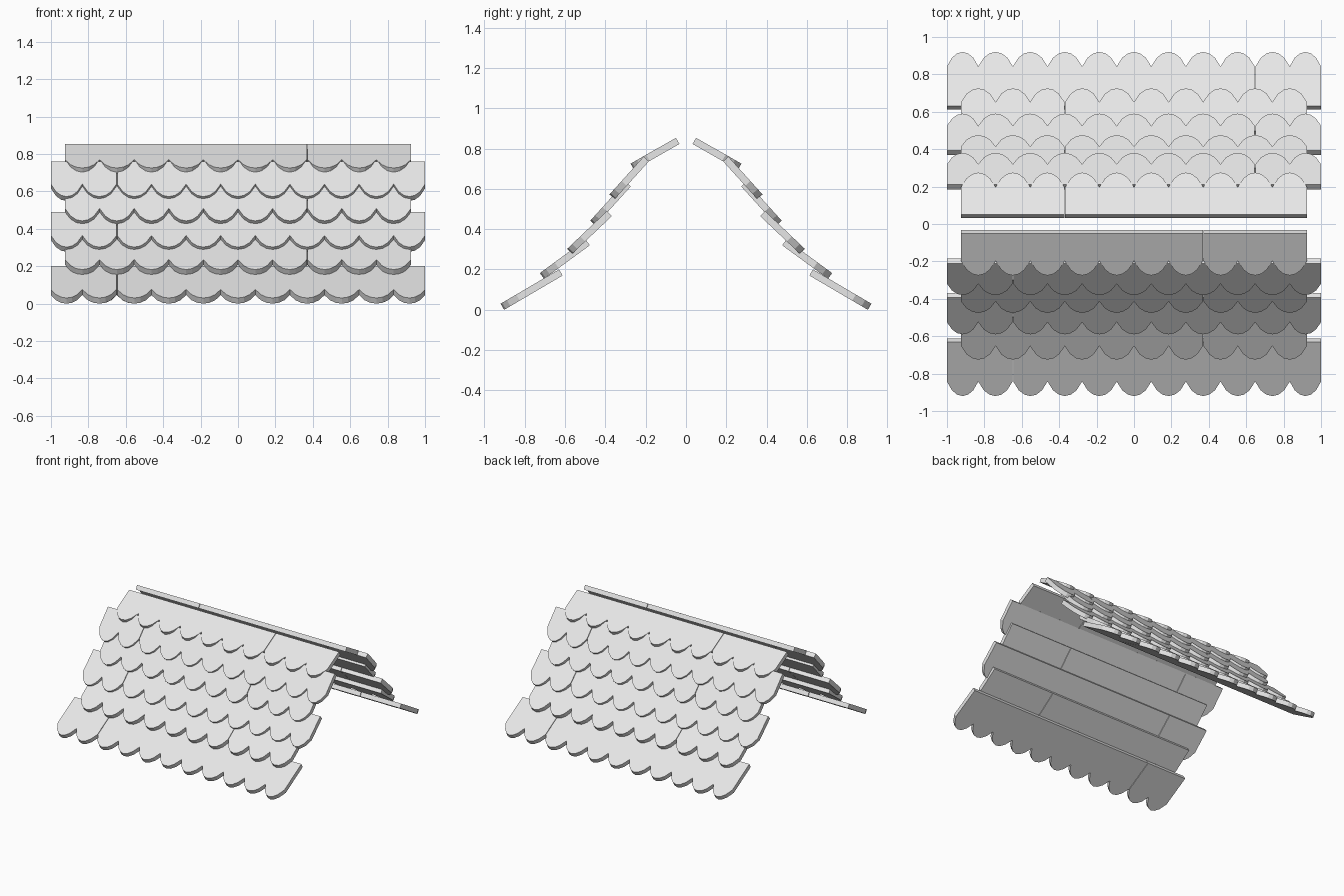
import bpy, bmesh, math
from mathutils import Vector

cube = bpy.data.objects.get("Cube")
if cube:
    bpy.data.objects.remove(cube, do_unlink=True)

PITCH = 0.185       # width of one shingle
DEPTH = 0.09        # length of the rounded end
THICK = 0.035
GAP = 0.002         # half the joint between two strips
SCALLOP = [(-0.68, 0.6), (-0.35, 0.9), (0, 1), (0.35, 0.9), (0.68, 0.6)]

mat = bpy.data.materials.new("light_grey_slate")
mat.use_nodes = True
mat.diffuse_color = (0.8, 0.8, 0.8, 1)
mat.node_tree.nodes["Principled BSDF"].inputs["Base Color"].default_value = (0.8, 0.8, 0.8, 1)


def strip_mesh(name, edges, tip, top):
    """One strip of joined shingles; tip and top are (y, z) on the outer face."""
    tip, top = Vector((0, *tip)), Vector((0, *top))
    down = (tip - top).normalized()
    valley = tip - down * DEPTH
    inward = Vector((0, -down.z, down.y)) * THICK
    if inward.z > 0:
        inward.negate()

    # Outline: straight upper edge, scalloped lower edge
    outline = [top + Vector((edges[-1], 0, 0)), top + Vector((edges[0], 0, 0))]
    outline.append(valley + Vector((edges[0], 0, 0)))
    for a, b in zip(edges, edges[1:]):
        for u, d in SCALLOP:
            outline.append(valley + down * DEPTH * d + Vector(((a + b) / 2 + u * (b - a) / 2, 0, 0)))
        outline.append(valley + Vector((b, 0, 0)))

    # Thicken the outline toward the inside of the roof
    bm = bmesh.new()
    face = bm.faces.new([bm.verts.new(p) for p in outline])
    ext = bmesh.ops.extrude_face_region(bm, geom=[face], use_keep_orig=True)
    moved = [g for g in ext["geom"] if isinstance(g, bmesh.types.BMVert)]
    bmesh.ops.translate(bm, verts=moved, vec=inward)
    bmesh.ops.recalc_face_normals(bm, faces=bm.faces)
    mesh = bpy.data.meshes.new(name)
    bm.to_mesh(mesh)
    bm.free()
    mesh.materials.append(mat)
    return mesh


def add(name, mesh, turn):
    obj = bpy.data.objects.new(name, mesh)
    obj.rotation_euler.z = turn
    bpy.context.collection.objects.link(obj)


# Shingle borders of the wide and narrow rows
wide = [-1.0] + [(i - 4.5) * PITCH for i in range(10)] + [1.0]
narrow = [(i - 5) * PITCH for i in range(11)]

# Rows from eave to ridge: lower tip and upper edge
rows = [((-0.92, 0.03), (-0.63, 0.2)),
        ((-0.725, 0.182), (-0.498, 0.348)),
        ((-0.59, 0.302), (-0.392, 0.49)),
        ((-0.475, 0.442), (-0.3, 0.635)),
        ((-0.38, 0.572), (-0.21, 0.76)),
        ((-0.275, 0.725), (-0.05, 0.853))]

for n, (tip, top) in enumerate(rows):
    edges, joint = (wide, 2) if n % 2 == 0 else (narrow, 7)
    left_part = edges[:joint] + [edges[joint] - GAP]
    right_part = [edges[joint] + GAP] + edges[joint + 1:]
    for part, borders in (("a", left_part), ("b", right_part)):
        label = f"shingle_row_{n + 1}_{part}"
        mesh = strip_mesh(label, borders, tip, top)
        add("front_" + label, mesh, 0)
        add("back_" + label, mesh, math.pi)
